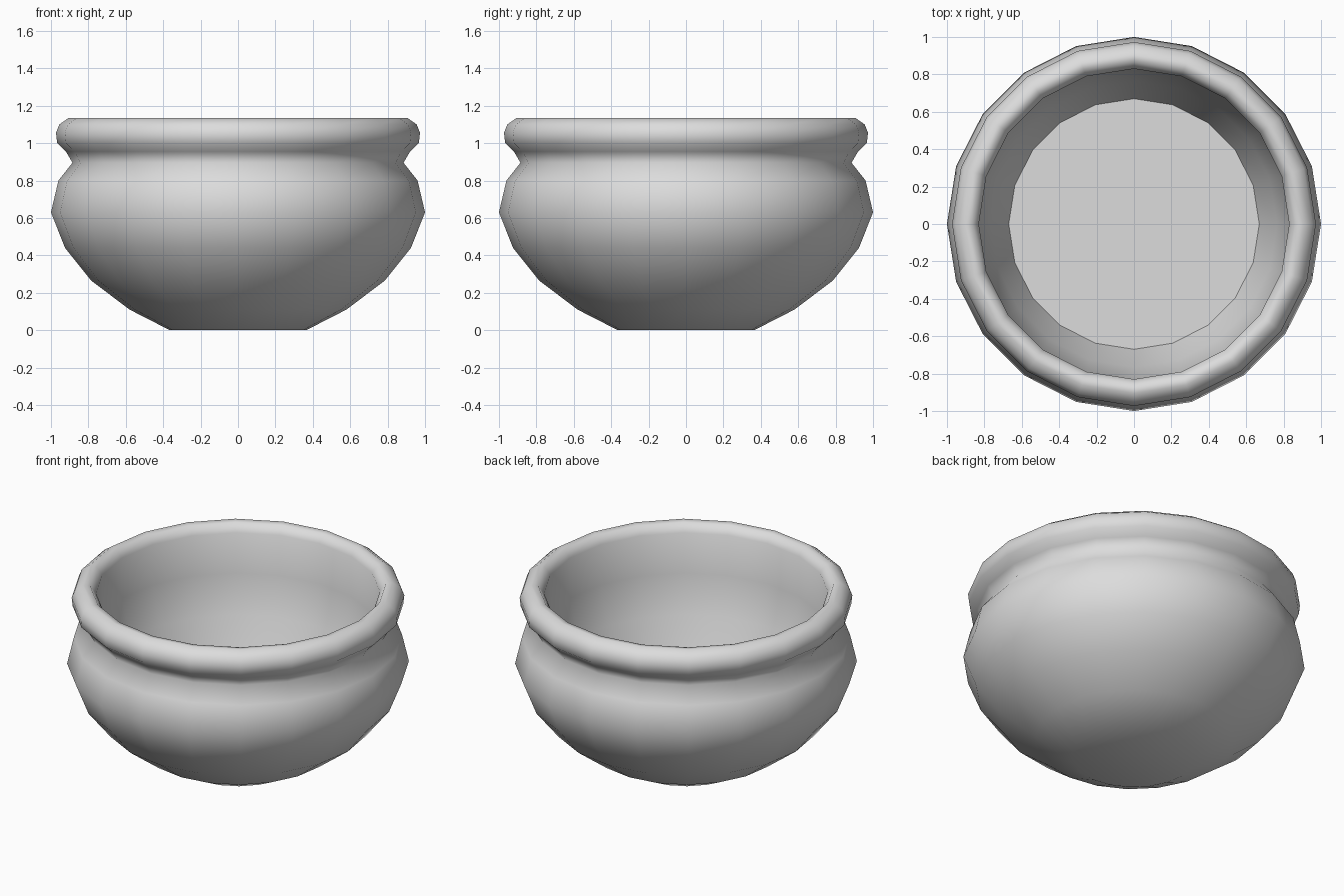
import bpy, bmesh, math

cube = bpy.data.objects.get("Cube")
if cube:
    bpy.data.objects.remove(cube, do_unlink=True)

SIDES = 20

clay = bpy.data.materials.new("light_grey_clay")
clay.use_nodes = True
grey = (0.72, 0.72, 0.72, 1.0)
clay.diffuse_color = grey
clay.node_tree.nodes["Principled BSDF"].inputs["Base Color"].default_value = grey

# Profile as (radius, height): base, belly, neck, rolled rim, inner wall, floor
profile = [
    (0.365, 0.0), (0.58, 0.11), (0.785, 0.265), (0.925, 0.44), (1.0, 0.63),
    (0.96, 0.8), (0.885, 0.895),
    (0.92, 0.955), (0.967, 1.0), (0.973, 1.055), (0.955, 1.1), (0.905, 1.135),
    (0.865, 1.13), (0.83, 1.08),
    (0.83, 0.82), (0.765, 0.58), (0.67, 0.33),
]

bm = bmesh.new()


def ring(radius, height):
    step = 2 * math.pi / SIDES
    return [bm.verts.new((radius * math.cos(i * step), radius * math.sin(i * step), height))
            for i in range(SIDES)]


# Pot wall
rings = [ring(r, z) for r, z in profile]
for low, high in zip(rings, rings[1:]):
    for i in range(SIDES):
        j = (i + 1) % SIDES
        bm.faces.new((low[i], low[j], high[j], high[i]))

# Flat underside and flat inner floor
bm.faces.new(list(reversed(rings[0])))
floor = bm.faces.new(rings[-1])

for face in bm.faces:
    face.smooth = True
for edge in floor.edges:
    edge.smooth = False

mesh = bpy.data.meshes.new("pot")
bm.to_mesh(mesh)
bm.free()
mesh.materials.append(clay)
pot = bpy.data.objects.new("pot", mesh)
bpy.context.collection.objects.link(pot)
